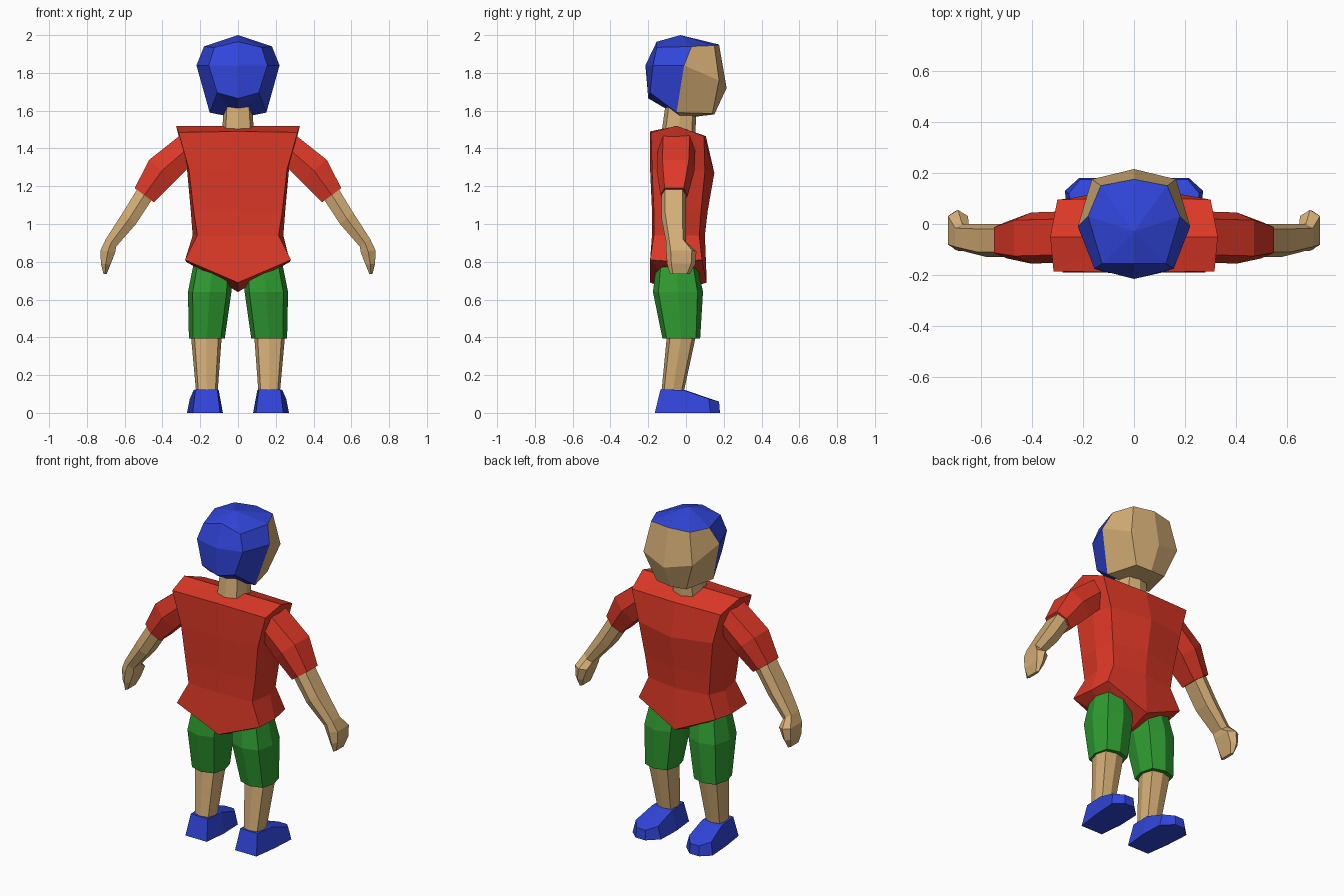
import bpy, bmesh
from mathutils import Vector

if "Cube" in bpy.data.objects:
    bpy.data.objects.remove(bpy.data.objects["Cube"])


def material(name, rgb):
    m = bpy.data.materials.new(name)
    m.diffuse_color = (*rgb, 1)
    m.use_nodes = True
    m.node_tree.nodes["Principled BSDF"].inputs["Base Color"].default_value = m.diffuse_color
    return m


RED = material("shirt red", (0.73, 0.04, 0.02))
GREEN = material("shorts green", (0.028, 0.33, 0.03))
BLUE = material("cap blue", (0.03, 0.06, 0.70))
SKIN = material("skin tan", (0.66, 0.42, 0.18))


def loft(name, rings, mats, start=None, end=None, pick=None, flip=False):
    """Skin a list of point rings; each end closes on a point or its own centre."""
    bm = bmesh.new()
    s = -1 if flip else 1
    new = lambda p: bm.verts.new((p[0] * s, p[1], p[2]))
    n = len(rings[0])
    middle = lambda r: sum((Vector(p) for p in r), Vector()) / n
    vs = [[new(p) for p in r] for r in rings]
    a = new(start or middle(rings[0]))
    b = new(end or middle(rings[-1]))
    for j in range(n):
        k = (j + 1) % n
        faces = [bm.faces.new((a, vs[0][j], vs[0][k])),
                 bm.faces.new((b, vs[-1][k], vs[-1][j]))]
        faces += [bm.faces.new((p[j], q[j], q[k], p[k])) for p, q in zip(vs, vs[1:])]
        if pick:
            for i, f in enumerate(faces):
                f.material_index = pick(i, j)
    bmesh.ops.recalc_face_normals(bm, faces=bm.faces)
    me = bpy.data.meshes.new(name)
    bm.to_mesh(me)
    bm.free()
    for m in mats:
        me.materials.append(m)
    ob = bpy.data.objects.new(name, me)
    bpy.context.collection.objects.link(ob)


def pair(name, rings, mat, **kw):
    loft("right_" + name, rings, [mat], **kw)
    loft("left_" + name, rings, [mat], flip=True, **kw)


def whole(half):
    """Complete a ring from back centre round to front centre by mirroring."""
    return half + [(-x, y, z) for x, y, z in half[-2:0:-1]]


def octagon(z, x0, x1, y0, y1, c=0.78):
    cx, cy, rx, ry = (x0 + x1) / 2, (y0 + y1) / 2, (x1 - x0) / 2, (y1 - y0) / 2
    dirs = [(0, -1), (c, -c), (1, 0), (c, c), (0, 1), (-c, c), (-1, 0), (-c, -c)]
    return [(cx + u * rx, cy + v * ry, z) for u, v in dirs]


def limb(outer, inner, y0, y1, flat=0.7):
    """Six-sided arm section with flat outer and inner sides."""
    (ax, az), (bx, bz) = outer, inner
    c, h = (y0 + y1) / 2, (y1 - y0) / 2
    mx, mz = (ax + bx) / 2, (az + bz) / 2
    return [(ax, c - h * flat, az), (ax, c + h * flat, az), (mx, c + h, mz),
            (bx, c + h * flat, bz), (bx, c - h * flat, bz), (mx, c - h, mz)]


# Head: hair on the crown and the back half, skin on the face
head = [
    whole([(0, -.155, 1.965), (.125, -.155, 1.935), (.18, .03, 1.94), (.13, .15, 1.945), (0, .175, 1.95)]),
    whole([(0, -.215, 1.84), (.155, -.175, 1.84), (.22, -.01, 1.84), (.165, .175, 1.76), (0, .215, 1.72)]),
    whole([(0, -.2, 1.665), (.11, -.19, 1.695), (.15, -.05, 1.59), (.10, .14, 1.585), (0, .15, 1.58)]),
]
loft("head", head, [BLUE, SKIN], (0, -.03, 2.0), (0, -.02, 1.56),
     pick=lambda i, j: 0 if i == 0 or j in (0, 1, 6, 7) else 1)

# Neck
loft("neck", [octagon(1.48, -.085, .085, -.13, .05), octagon(1.62, -.075, .075, -.11, .055)], [SKIN])

# Shirt body: shoulders down to the pointed hem
shirt = [
    whole([(0, -.19, 1.49), (.315, -.185, 1.485), (.328, -.05, 1.52), (.30, .095, 1.465), (0, .105, 1.465)]),
    whole([(0, -.19, 1.29), (.26, -.18, 1.29), (.27, -.03, 1.29), (.25, .10, 1.28), (0, .15, 1.27)]),
    whole([(0, -.18, 1.07), (.235, -.17, 1.07), (.25, -.03, 1.07), (.22, .08, 1.07), (0, .115, 1.07)]),
    whole([(0, -.18, .94), (.215, -.17, .94), (.24, -.03, .94), (.205, .07, .94), (0, .10, .94)]),
    whole([(0, -.19, .69), (.28, -.19, .81), (.275, -.04, .80), (.26, .085, .81), (0, .11, .69)]),
]
loft("shirt", shirt, [RED], (0, -.05, 1.52), (0, -.04, .64))

# Sleeves
pair("sleeve", [limb((.28, 1.49), (.23, 1.33), -.15, .05),
                limb((.47, 1.34), (.335, 1.225), -.155, .045),
                limb((.547, 1.19), (.445, 1.115), -.135, .01)], RED)

# Forearms and hands
pair("forearm", [limb((.53, 1.19), (.455, 1.13), -.13, .0),
                 limb((.61, 1.06), (.54, 1.0), -.13, .0),
                 limb((.70, .92), (.645, .88), -.105, .0)], SKIN)
pair("hand", [limb((.70, .92), (.645, .88), -.105, .0),
              limb((.728, .86), (.65, .85), -.105, .055),
              limb((.726, .79), (.675, .785), -.10, .05),
              limb((.712, .735), (.695, .735), -.085, .02)], SKIN)

# Shorts
pair("shorts_leg", [octagon(.84, .03, .225, -.15, .05),
                    octagon(.64, .035, .265, -.175, .09),
                    octagon(.395, .07, .26, -.125, .075)], GREEN)

# Lower legs
pair("lower_leg", [octagon(.42, .085, .25, -.10, .055),
                   octagon(.11, .108, .222, -.13, -.012)], SKIN)

# Shoes: sole outline and sloping upper
sole = [(.095, -.165, 0), (.24, -.165, 0), (.26, -.02, 0), (.27, .13, 0),
        (.215, .18, 0), (.15, .18, 0), (.085, .12, 0), (.08, -.02, 0)]
upper = [(.11, -.135, .125), (.225, -.135, .125), (.235, -.01, .12), (.255, .12, .075),
         (.21, .175, .06), (.15, .175, .06), (.105, .12, .075), (.102, -.01, .12)]
pair("shoe", [sole, upper], BLUE, end=(.17, -.01, .122))
